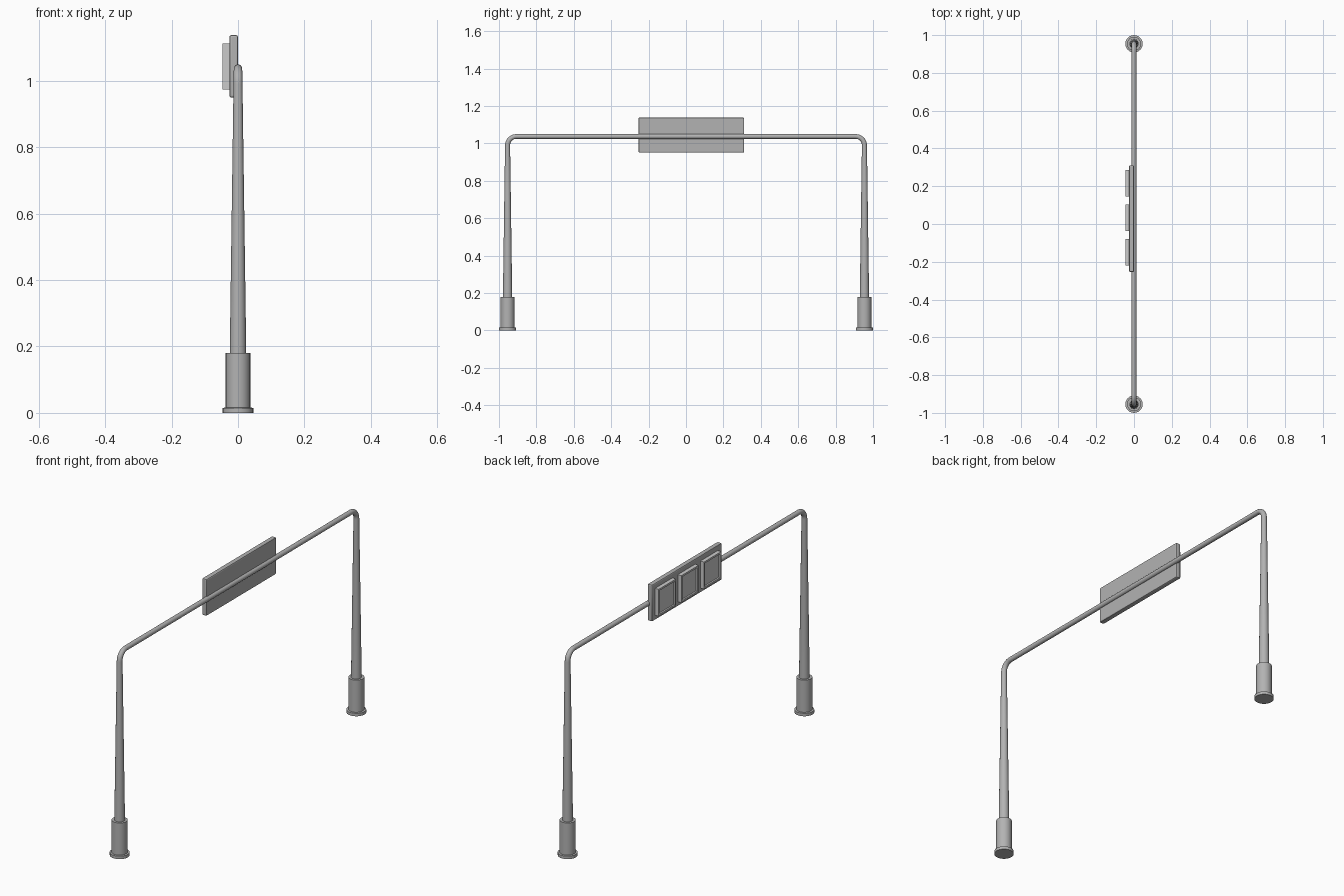
import bpy, bmesh, math

if "Cube" in bpy.data.objects:
    bpy.data.objects.remove(bpy.data.objects["Cube"])

SIDES = 24
POLE_Y, BEAM_Z, BEND = 0.954, 1.037, 0.047


def grey(name, v):
    m = bpy.data.materials.new(name)
    m.diffuse_color = (v, v, v, 1)
    m.use_nodes = True
    m.node_tree.nodes["Principled BSDF"].inputs["Base Color"].default_value = m.diffuse_color
    return m


STEEL = grey("dark_grey_steel", 0.45)
DISPLAY = grey("display_grey", 0.52)


def finish(name, bm, mat=STEEL, angle=35):
    bmesh.ops.recalc_face_normals(bm, faces=bm.faces)
    me = bpy.data.meshes.new(name)
    bm.to_mesh(me)
    bm.free()
    me.materials.append(mat)
    ob = bpy.data.objects.new(name, me)
    bpy.context.collection.objects.link(ob)
    for o in bpy.context.selected_objects:
        o.select_set(False)
    ob.select_set(True)
    bpy.context.view_layer.objects.active = ob
    bpy.ops.object.shade_smooth_by_angle(angle=math.radians(angle))
    return ob


def box(lo, hi):
    bm = bmesh.new()
    bmesh.ops.create_cube(bm, size=1)
    for v in bm.verts:
        v.co = [(a + b) / 2 + c * (b - a) for a, b, c in zip(lo, hi, v.co)]
    return bm


def skin(bm, rings):
    # bridge consecutive rings and cap both ends
    for a, b in zip(rings, rings[1:]):
        for k in range(SIDES):
            n = (k + 1) % SIDES
            bm.faces.new((a[k], a[n], b[n], b[k]))
    bm.faces.new(rings[0])
    bm.faces.new(rings[-1])


# tapered posts and overhead beam: one tube swept along (y, z, radius, heading)
half = [(POLE_Y, 0.17, 0.025, math.pi / 2)]
for i in range(9):
    a = math.pi / 2 * i / 8
    half.append((POLE_Y - BEND + BEND * math.cos(a), BEAM_Z - BEND + BEND * math.sin(a),
                 0.0135 - 0.001 * i / 8, math.pi / 2 + a))
path = half + [(-y, z, r, math.tau - t) for y, z, r, t in reversed(half)]
bm = bmesh.new()
rings = []
for y, z, r, t in path:
    ring = []
    for k in range(SIDES):
        a = math.tau * k / SIDES
        s = r * math.sin(a)
        ring.append(bm.verts.new((r * math.cos(a), y - s * math.sin(t), z + s * math.cos(t))))
    rings.append(ring)
skin(bm, rings)
finish("gantry_pipe", bm)

# base sleeves with flanges, lathed profile
profile = [(0.046, 0), (0.046, 0.015), (0.037, 0.016), (0.037, 0.18)]
for side, name in ((-1, "left_base"), (1, "right_base")):
    bm = bmesh.new()
    skin(bm, [[bm.verts.new((r * math.cos(math.tau * k / SIDES),
                             side * POLE_Y + r * math.sin(math.tau * k / SIDES), z))
               for k in range(SIDES)] for r, z in profile])
    finish(name, bm)

# sign board with bevelled edges
bm = box((-0.026, -0.254, 0.95), (0, 0.311, 1.138))
bmesh.ops.bevel(bm, geom=bm.edges[:], offset=0.006, segments=2, profile=0.5, affect='EDGES')
finish("sign_board", bm, angle=20)

# three framed display boxes with recessed faces
for i in range(3):
    c = 0.0335 + (i - 1) * 0.182
    bm = box((-0.046, c - 0.07, 0.974), (-0.024, c + 0.07, 1.112))
    bm.normal_update()
    face = min(bm.faces, key=lambda f: f.calc_center_median().x)
    bmesh.ops.inset_region(bm, faces=[face], thickness=0.013)
    ext = bmesh.ops.extrude_face_region(bm, geom=[face])
    bmesh.ops.translate(bm, vec=(0.008, 0, 0),
                        verts=[v for v in ext["geom"] if isinstance(v, bmesh.types.BMVert)])
    if face.is_valid:
        bmesh.ops.delete(bm, geom=[face], context='FACES_ONLY')
    finish(f"display_box_{i + 1}", bm, DISPLAY)
